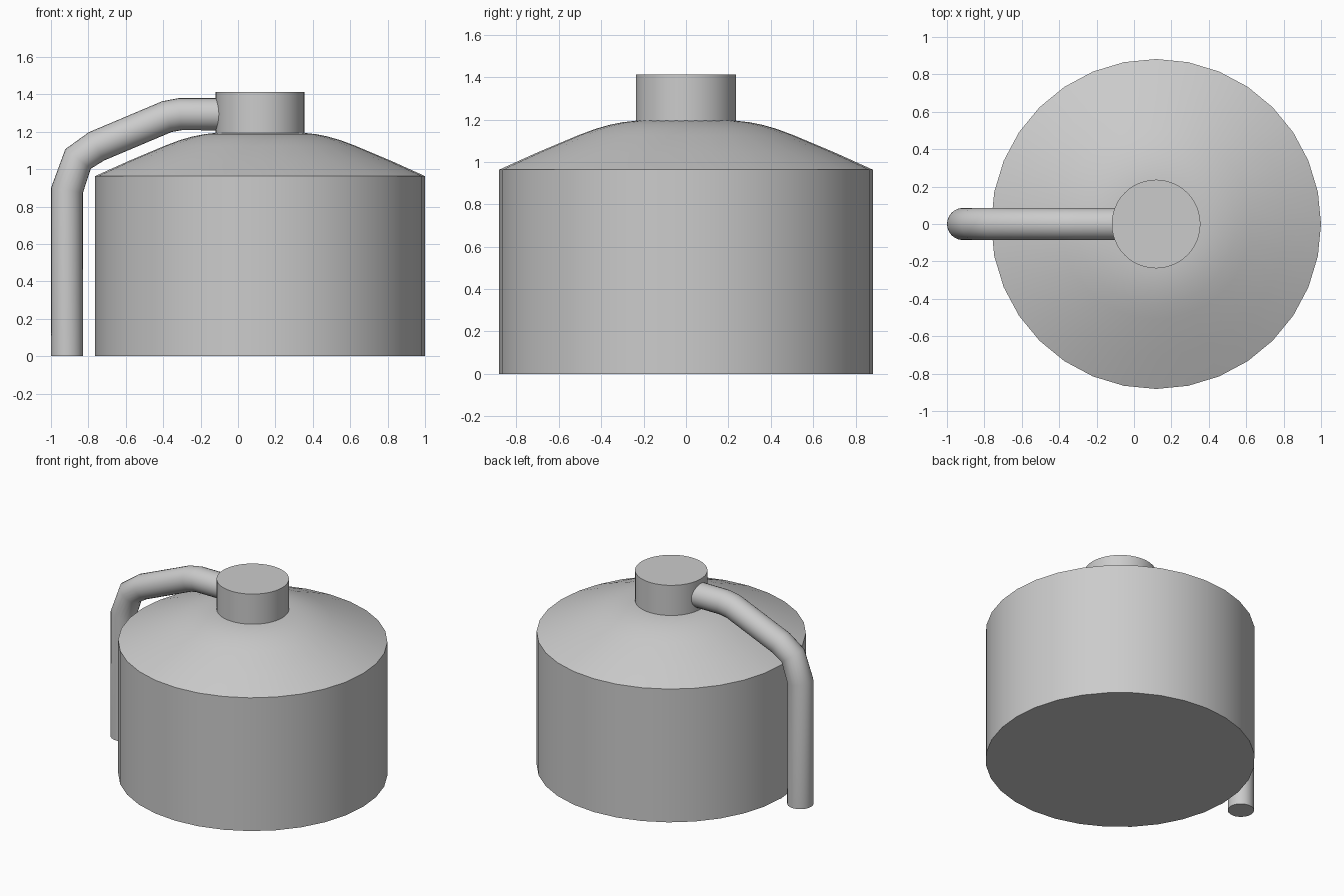
import bpy, bmesh
from math import sin, cos, pi
from mathutils import Vector

if "Cube" in bpy.data.objects:
    bpy.data.objects.remove(bpy.data.objects["Cube"])

CX = 0.118  # axis of the tank


def finish(name, bm, angle=0.6):
    bmesh.ops.recalc_face_normals(bm, faces=bm.faces[:])
    me = bpy.data.meshes.new(name)
    bm.to_mesh(me)
    bm.free()
    ob = bpy.data.objects.new(name, me)
    bpy.context.collection.objects.link(ob)
    bpy.ops.object.select_all(action='DESELECT')
    ob.select_set(True)
    bpy.context.view_layer.objects.active = ob
    bpy.ops.object.shade_smooth_by_angle(angle=angle)
    return ob


def skin(name, rings, angle=0.6):
    """Bridge a list of point rings and cap both ends."""
    bm = bmesh.new()
    loops = [[bm.verts.new(p) for p in r] for r in rings]
    n = len(loops[0])
    for a, b in zip(loops, loops[1:]):
        for i in range(n):
            j = (i + 1) % n
            bm.faces.new((a[i], a[j], b[j], b[i]))
    bm.faces.new(loops[0][::-1])
    bm.faces.new(loops[-1])
    return finish(name, bm, angle)


def lathe(name, profile, sides, angle=0.35):
    rings = [[(CX + r * cos(2 * pi * i / sides), r * sin(2 * pi * i / sides), z)
              for i in range(sides)] for r, z in profile]
    return skin(name, rings, angle)


def pipe(name, path, radius, sides):
    pts = [Vector((x, 0, z)) for x, z in path]
    rings = []
    for k, p in enumerate(pts):
        d0 = (p - pts[max(k - 1, 0)]).normalized()
        d1 = (pts[min(k + 1, len(pts) - 1)] - p).normalized()
        t = (d0 + d1).normalized()
        side = Vector((0, 1, 0))
        up = t.cross(side)
        rings.append([p + radius * (cos(2 * pi * i / sides) * side + sin(2 * pi * i / sides) * up)
                      for i in range(sides)])
    return skin(name, rings, 0.8)


# Tank with domed shoulder
lathe("tank_body", [(0.882, 0), (0.882, 0.963), (0.70, 1.045), (0.51, 1.125),
                    (0.43, 1.155), (0.36, 1.175), (0.30, 1.187), (0.23, 1.195)], 32)

# Cap on top
lathe("top_neck", [(0.237, 1.17), (0.237, 1.412)], 48)

# Bent side pipe running from the neck to the ground
pipe("side_pipe", [(-0.914, 0), (-0.914, 0.888), (-0.855, 1.055), (-0.757, 1.122),
                   (-0.38, 1.281), (-0.31, 1.294), (0.0, 1.294)], 0.086, 24)
